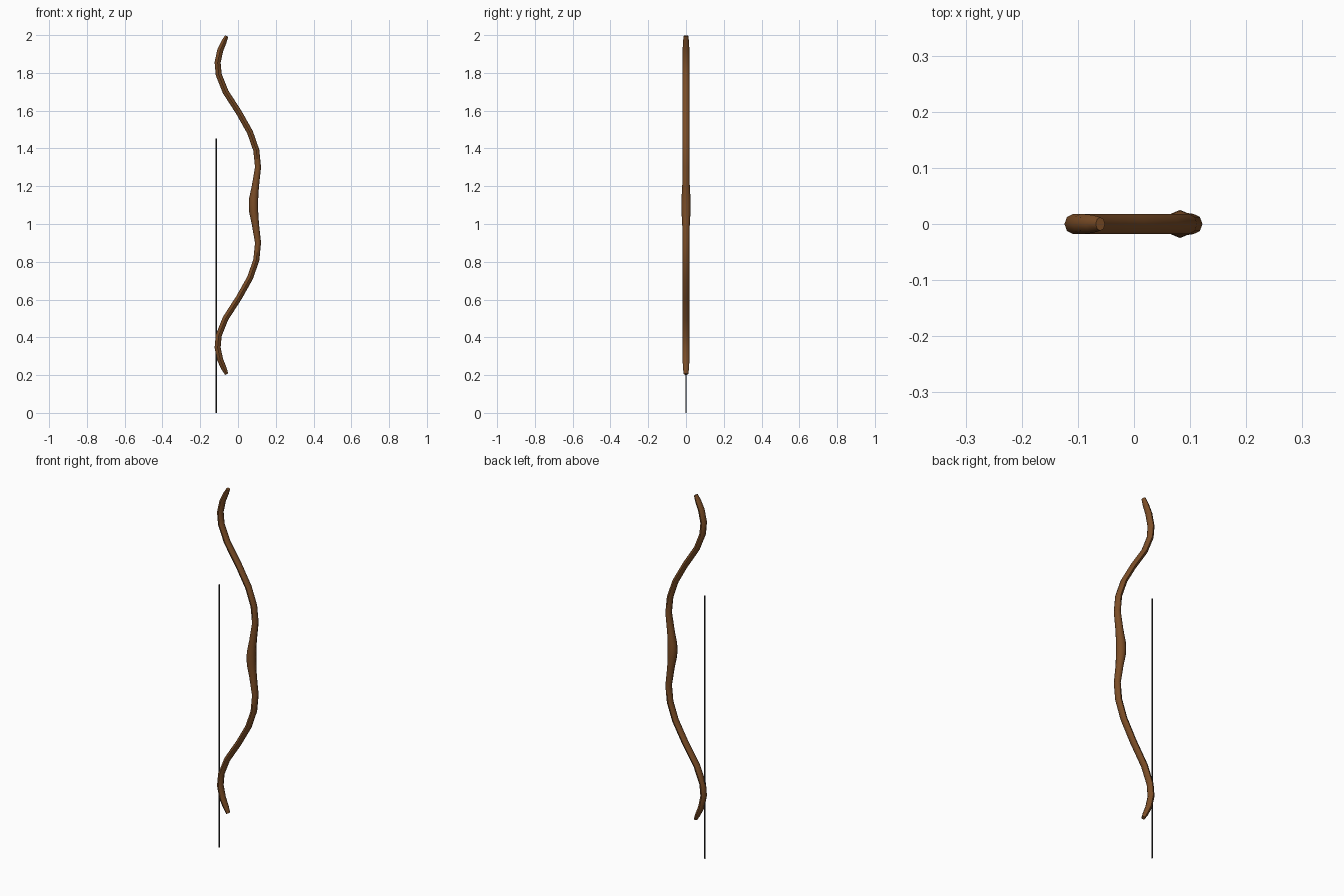
import bpy, bmesh, math
from mathutils import Vector

if "Cube" in bpy.data.objects:
    bpy.data.objects.remove(bpy.data.objects["Cube"])


def material(name, color):
    m = bpy.data.materials.new(name)
    m.diffuse_color = color
    m.use_nodes = True
    m.node_tree.nodes["Principled BSDF"].inputs["Base Color"].default_value = m.diffuse_color
    return m


def sweep(name, path, sides, mat):
    """Sweep an elliptical ring along (x, z, half thickness, half depth) points in the xz plane."""
    bm = bmesh.new()
    rings = []
    for i, (x, z, rx, ry) in enumerate(path):
        a, b = path[max(i - 1, 0)], path[min(i + 1, len(path) - 1)]
        t = Vector((b[0] - a[0], 0, b[1] - a[1])).normalized()
        n = Vector((t.z, 0, -t.x))
        ring = []
        for k in range(sides):
            ang = 2 * math.pi * k / sides
            ring.append(bm.verts.new(Vector((x, 0, z)) + n * rx * math.cos(ang)
                                     + Vector((0, ry * math.sin(ang), 0))))
        rings.append(ring)
    for r, s in zip(rings, rings[1:]):
        for k in range(sides):
            j = (k + 1) % sides
            bm.faces.new((r[k], r[j], s[j], s[k]))
    bm.faces.new(rings[0])
    bm.faces.new(rings[-1])
    bmesh.ops.recalc_face_normals(bm, faces=bm.faces)
    me = bpy.data.meshes.new(name)
    bm.to_mesh(me)
    bm.free()
    ob = bpy.data.objects.new(name, me)
    bpy.context.collection.objects.link(ob)
    me.materials.append(mat)
    bpy.context.view_layer.objects.active = ob
    ob.select_set(True)
    bpy.ops.object.shade_smooth_by_angle(angle=math.radians(50))
    ob.select_set(False)
    return ob


wood = material("wood", (0.20, 0.075, 0.02, 1))
cord = material("cord", (0.03, 0.03, 0.03, 1))

# Upper half of the bow, from the grip to the tip (heights relative to the grip)
MID = 1.1
upper = [
    (0.083, 0.035, 0.024, 0.024), (0.092, 0.10, 0.019, 0.020),
    (0.106, 0.20, 0.016, 0.018), (0.097, 0.29, 0.016, 0.018),
    (0.064, 0.385, 0.016, 0.018), (0.005, 0.49, 0.016, 0.018),
    (-0.066, 0.60, 0.016, 0.018), (-0.102, 0.69, 0.016, 0.018),
    (-0.108, 0.755, 0.016, 0.018), (-0.094, 0.82, 0.016, 0.018),
    (-0.074, 0.865, 0.014, 0.016), (-0.060, 0.895, 0.009, 0.012),
]
path = [(x, MID - h, a, b) for x, h, a, b in reversed(upper)]
path += [(0.082, MID, 0.025, 0.025)]
path += [(x, MID + h, a, b) for x, h, a, b in upper]
sweep("bow_limbs_and_grip", path, 8, wood)

# Straight bow string
R = 0.003
sweep("bow_string", [(-0.115, 0.0, R, R), (-0.115, 1.453, R, R)], 8, cord)
